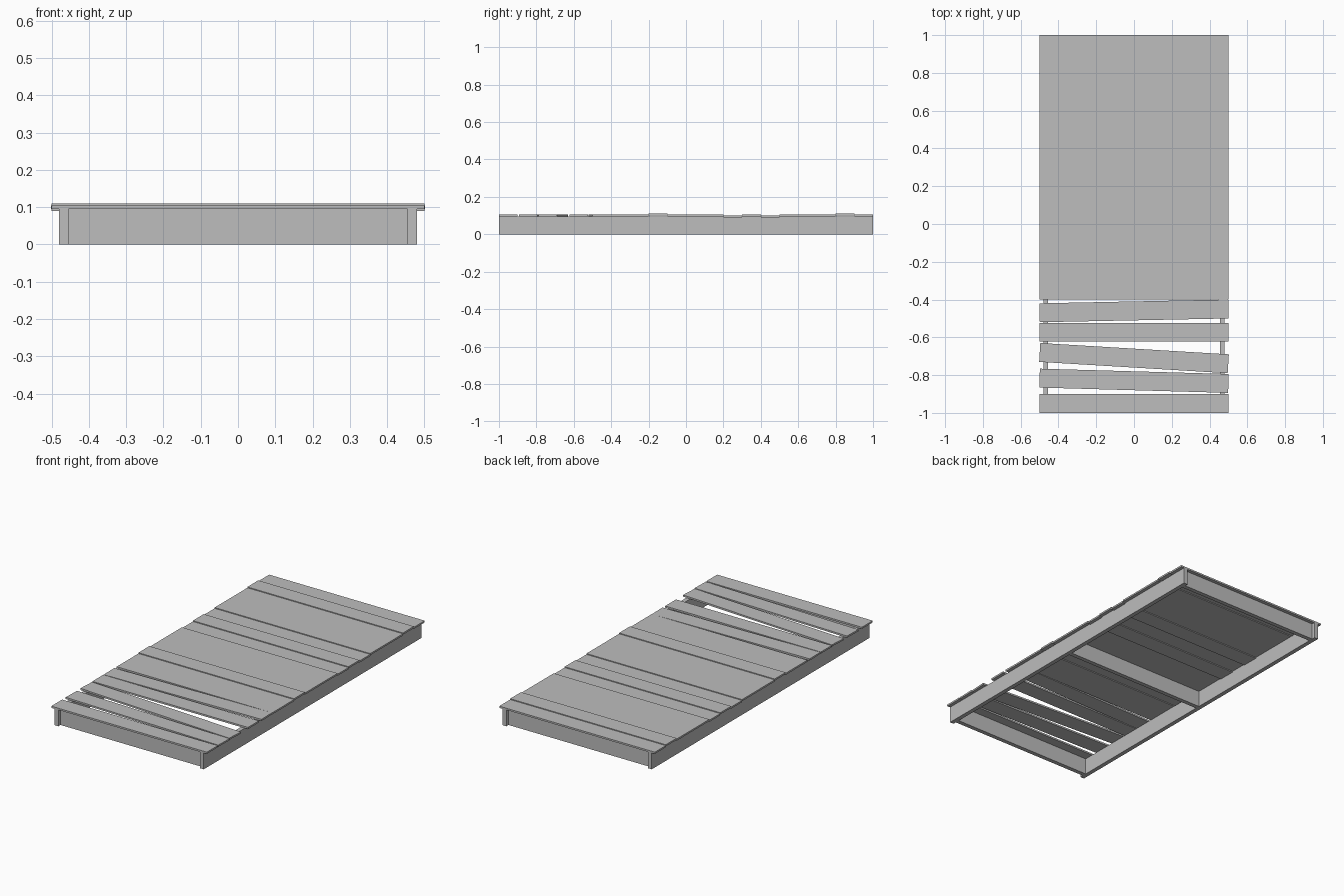
import bpy
import math

cube = bpy.data.objects.get("Cube")
if cube:
    bpy.data.objects.remove(cube, do_unlink=True)

grey = bpy.data.materials.new("plain grey")
grey.use_nodes = True
colour = (0.51, 0.51, 0.51, 1)
grey.diffuse_color = colour
grey.node_tree.nodes["Principled BSDF"].inputs["Base Color"].default_value = colour


def box(name, centre, size, turn=0.0):
    """Add a box with applied scale, turned about z by an angle in radians."""
    bpy.ops.mesh.primitive_cube_add(size=1, location=centre)
    obj = bpy.context.object
    obj.name = name
    obj.scale = size
    bpy.ops.object.transform_apply(location=False, rotation=False, scale=True)
    obj.rotation_euler.z = turn
    obj.data.materials.append(grey)
    return obj


RAIL, HEIGHT = 0.025, 0.095
THICK, WIDTH = 0.01, 0.1
DECK = 0.1

# Long side rails
for side, x in (("left", 0.4675), ("right", -0.4675)):
    box(side + "_rail", (x, 0, HEIGHT / 2), (RAIL, 2, HEIGHT))

# Cross boards, the end ones set back from the rail ends
for name, y in (("front_board", -0.9675), ("middle_board", 0), ("back_board", 0.9675)):
    box(name, (0, y, HEIGHT / 2), (0.91, RAIL, HEIGHT))

# Close-laid planks, some sitting a little proud or sunken
offsets = {2: 0.005, 6: -0.005, 8: -0.005, 12: 0.005}
for i in range(14):
    y = -0.35 + i * WIDTH
    box(f"plank_{i + 1}", (0, y, DECK + offsets.get(i, 0)), (1, WIDTH, THICK))

# Loose planks at the front: centre y and rise from right to left
loose = [(-0.95, 0), (-0.83, -0.028), (-0.71, -0.06), (-0.573, 0), (-0.46, 0.02)]
for i, (y, rise) in enumerate(loose):
    box(f"loose_plank_{i + 1}", (0, y, DECK), (1, WIDTH, THICK), math.atan(rise))
